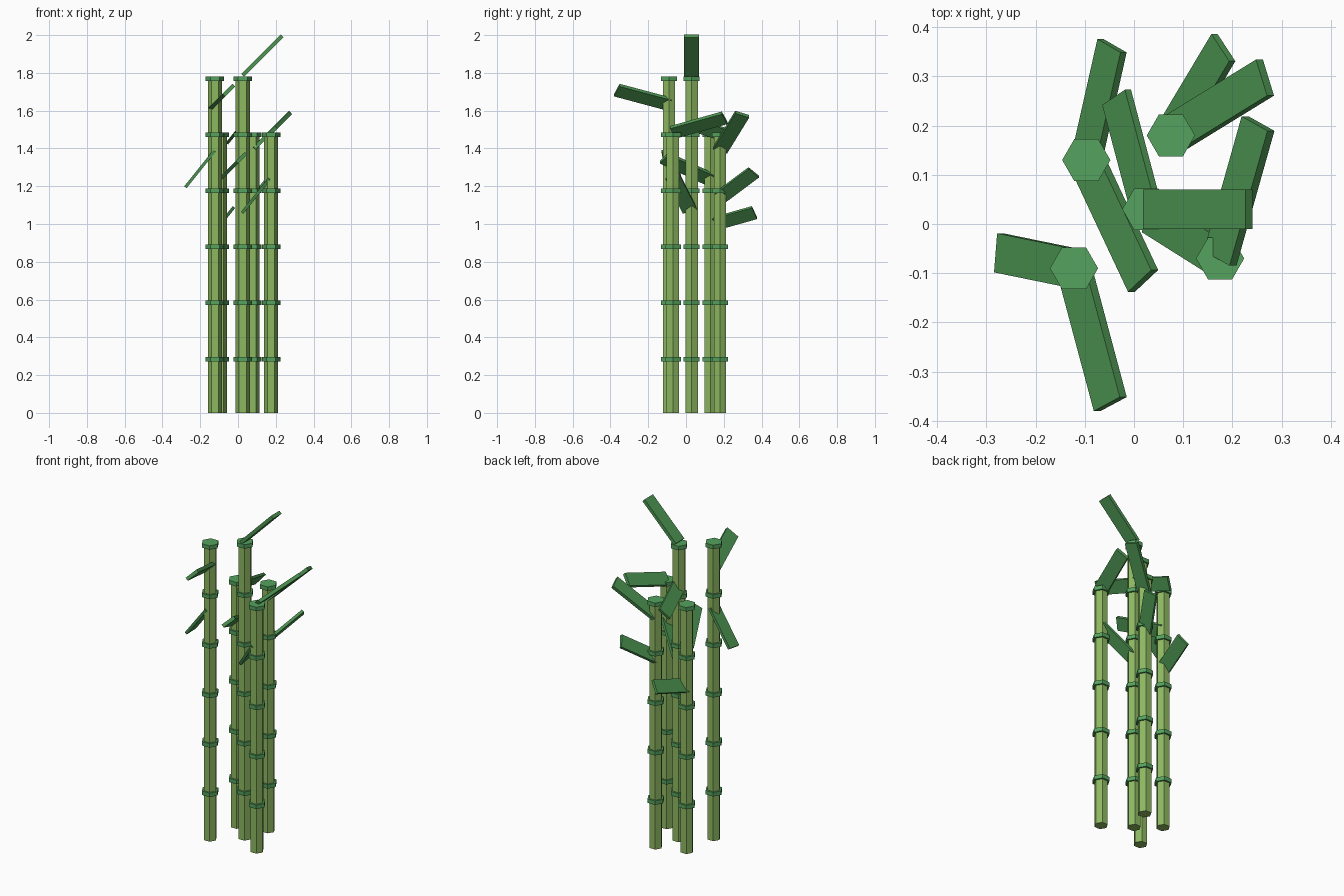
import bpy, math
from mathutils import Matrix, Vector

if "Cube" in bpy.data.objects:
    bpy.data.objects.remove(bpy.data.objects["Cube"])


def material(name, rgb):
    m = bpy.data.materials.new(name)
    m.diffuse_color = (*rgb, 1)
    m.use_nodes = True
    m.node_tree.nodes["Principled BSDF"].inputs["Base Color"].default_value = m.diffuse_color
    return m


STALK = material("stalk_green", (0.27, 0.48, 0.12))
NODE = material("node_green", (0.09, 0.36, 0.11))
LEAF = material("leaf_green", (0.075, 0.30, 0.085))

STEP = 0.297      # height of one stalk segment
WIDTH = 0.08      # leaf width


def hexagon(name, x, y, z0, z1, r, mat):
    bpy.ops.mesh.primitive_cylinder_add(vertices=6, radius=r, depth=z1 - z0,
                                        location=(x, y, (z0 + z1) / 2),
                                        rotation=(0, 0, math.radians(30)))
    ob = bpy.context.object
    ob.name = name
    ob.data.materials.append(mat)


def leaf(name, start, turn, tilt, length, thick):
    # flat strip: turned in its own plane, the plane then tipped about y
    bpy.ops.mesh.primitive_cube_add(size=1)
    ob = bpy.context.object
    ob.name = name
    ob.data.transform(Matrix.Translation((length / 2, 0, 0))
                      @ Matrix.Diagonal((length, WIDTH, thick, 1)))
    ob.matrix_world = (Matrix.Translation(Vector(start))
                       @ Matrix.Rotation(math.radians(-tilt), 4, 'Y')
                       @ Matrix.Rotation(math.radians(turn), 4, 'Z'))
    ob.data.materials.append(LEAF)


# x, y, segments, (large leaf height, turn), (small leaf height, turn)
stalks = [
    (0.025, 0.03, 6, (1.787, 0), (1.53, 113)),
    (-0.122, -0.09, 6, (1.635, -69.3), (1.39, 172.7)),
    (0.075, 0.18, 5, (1.39, 23.5), (1.14, 46.3)),
    (0.175, -0.07, 5, (1.485, 68.3), (1.25, 158.5)),
    (-0.097, 0.13, 5, (1.235, -56.4), (0.995, 70.2)),
]

for i, (x, y, n, big, small) in enumerate(stalks, 1):
    # stalk with a ring at the top of every segment
    hexagon(f"stalk_{i}", x, y, 0, n * STEP - 0.005, 0.038, STALK)
    for k in range(1, n + 1):
        hexagon(f"node_{i}_{k}", x, y, k * STEP - 0.024, k * STEP, 0.049, NODE)
    # one large and one small leaf
    leaf(f"large_leaf_{i}", (x, y, big[0]), big[1], 45, 0.295, 0.02)
    leaf(f"small_leaf_{i}", (x, y, small[0]), small[1], 51.3, 0.247, 0.016)
